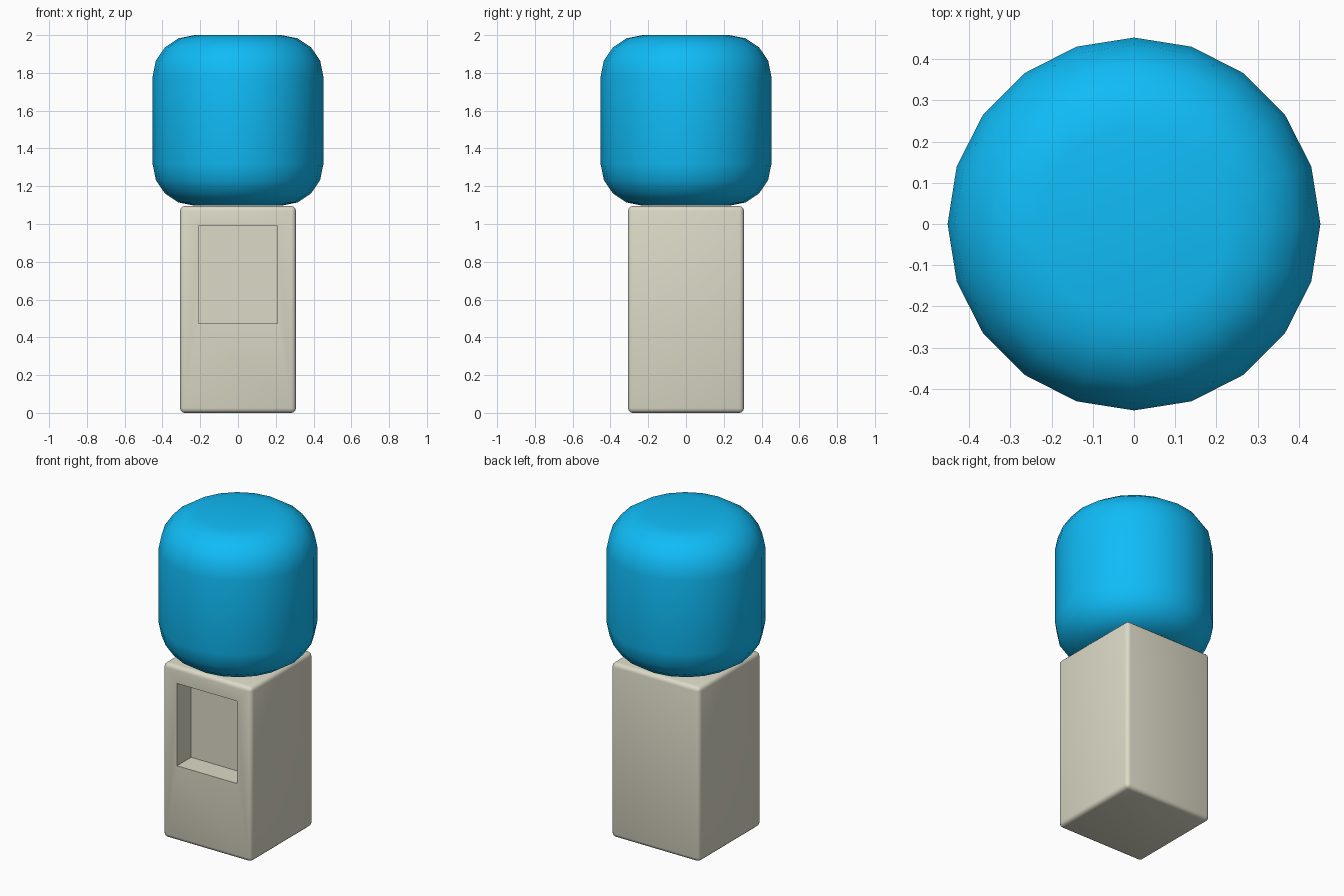
import bpy, math

if "Cube" in bpy.data.objects:
    bpy.data.objects.remove(bpy.data.objects["Cube"])

def material(name, color):
    m = bpy.data.materials.new(name)
    m.diffuse_color = (*color, 1)
    m.use_nodes = True
    m.node_tree.nodes["Principled BSDF"].inputs["Base Color"].default_value = m.diffuse_color
    return m

def box(name, center, size):
    bpy.ops.mesh.primitive_cube_add(size=1, location=center)
    ob = bpy.context.object
    ob.name = name
    ob.scale = size
    bpy.ops.object.transform_apply(location=False, rotation=False, scale=True)
    return ob

def bevel(ob, width, segments):
    m = ob.modifiers.new("bevel", 'BEVEL')
    m.width, m.segments = width, segments
    m.limit_method, m.angle_limit = 'ANGLE', math.radians(40)
    return m

W, H = 0.614, 1.095      # cabinet width and height
DEPTH = 0.14             # depth of the dispensing recess

# Cutter for the recess in the front face
cutter = box("recess_cutter", (0, -W / 2 + DEPTH - 0.2, 0.731), (0.418, 0.4, 0.517))
cutter.hide_render = True

# Cabinet: softly bevelled box with the recess cut in
cabinet = box("cabinet", (0, 0, H / 2), (W, W, H))
cabinet.data.materials.append(material("beige", (0.72, 0.70, 0.57)))
bevel(cabinet, 0.025, 3)
cut = cabinet.modifiers.new("recess", 'BOOLEAN')
cut.operation, cut.object, cut.solver = 'DIFFERENCE', cutter, 'EXACT'
for m in ("bevel", "recess"):
    bpy.ops.object.modifier_apply(modifier=m)
bpy.ops.object.shade_smooth_by_angle(angle=math.radians(35))
bpy.data.objects.remove(cutter)

# Bottle: 20-sided cylinder with large rounded rims, resting on the cabinet
bpy.ops.mesh.primitive_cylinder_add(vertices=20, radius=0.452, depth=2 - 1.097,
                                    location=(0, 0, (2 + 1.097) / 2))
bottle = bpy.context.object
bottle.name = "water_bottle"
bottle.data.materials.append(material("blue", (0.005, 0.50, 0.93)))
bevel(bottle, 0.22, 4)
bpy.ops.object.modifier_apply(modifier="bevel")
bpy.ops.object.shade_smooth()
